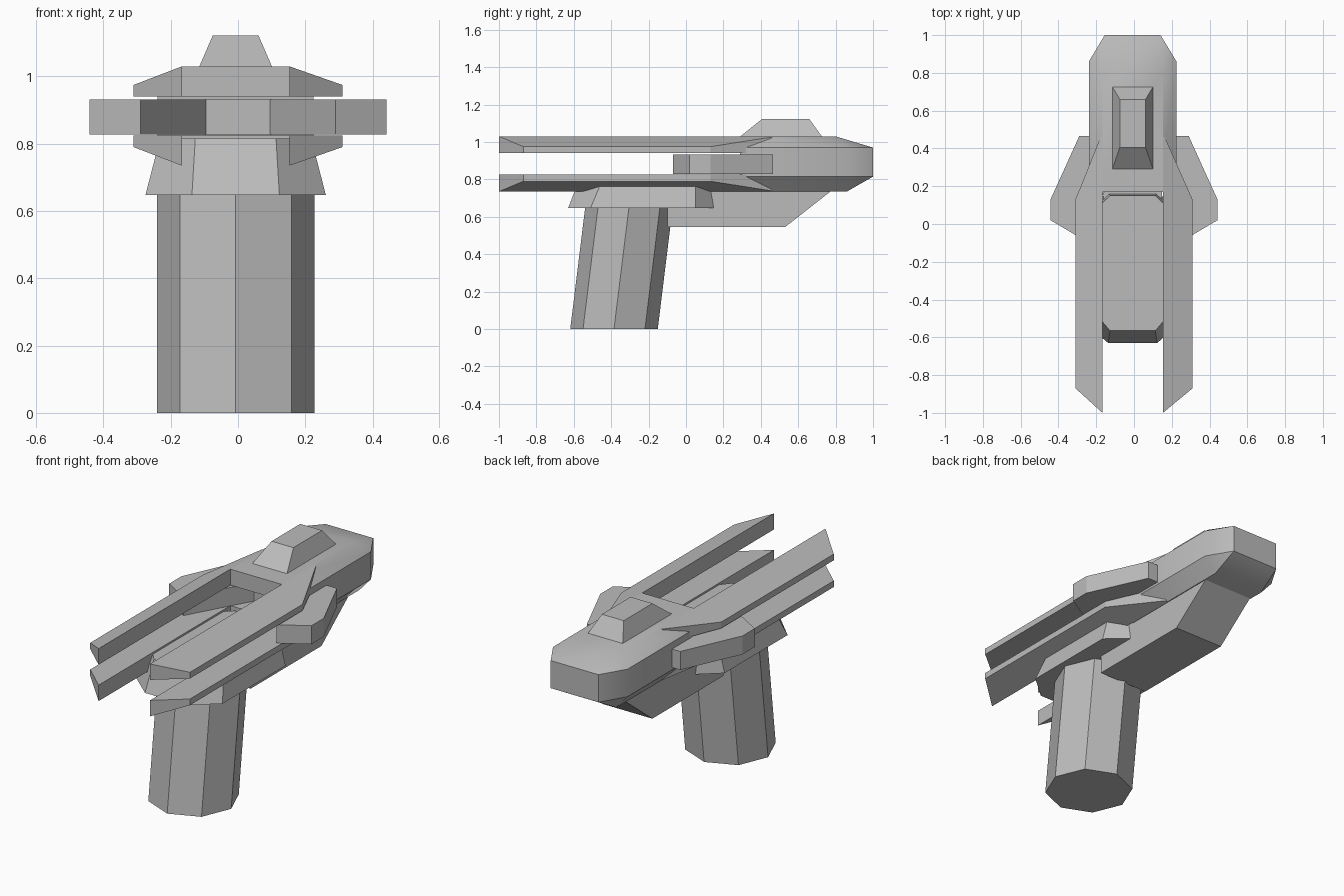
import bpy
import bmesh
from math import radians, sin, cos, pi

cube = bpy.data.objects.get("Cube")
if cube:
    bpy.data.objects.remove(cube)

grey = bpy.data.materials.new("plain grey")
grey.use_nodes = True
colour = (0.5, 0.5, 0.5, 1)
grey.diffuse_color = colour
grey.node_tree.nodes["Principled BSDF"].inputs["Base Color"].default_value = colour

CX = -0.007     # centre line of the main body
MID = 0.8825    # height the rails mirror about


def loft(name, rings, smooth=35):
    """Skin matching rings of points and cap both ends."""
    bm = bmesh.new()
    loops = [[bm.verts.new(p) for p in ring] for ring in rings]
    n = len(loops[0])
    for a, b in zip(loops, loops[1:]):
        for i in range(n):
            j = (i + 1) % n
            bm.faces.new((a[i], a[j], b[j], b[i]))
    bm.faces.new(loops[0])
    bm.faces.new(loops[-1])
    bmesh.ops.remove_doubles(bm, verts=bm.verts, dist=0.0005)
    bmesh.ops.recalc_face_normals(bm, faces=bm.faces)
    mesh = bpy.data.meshes.new(name)
    bm.to_mesh(mesh)
    bm.free()
    mesh.materials.append(grey)
    obj = bpy.data.objects.new(name, mesh)
    bpy.context.collection.objects.link(obj)
    bpy.ops.object.select_all(action="DESELECT")
    obj.select_set(True)
    bpy.context.view_layer.objects.active = obj
    bpy.ops.object.shade_smooth_by_angle(angle=radians(smooth))
    return obj


def rect(x, y0, y1, z):
    return [(CX - x, y0, z), (CX + x, y0, z), (CX + x, y1, z), (CX - x, y1, z)]


def chamfered(x, xi, y0, y0i, y1i, y1, z):
    """Eight-sided outline with cut corners."""
    half = [(xi, y0), (x, y0i), (x, y1i), (xi, y1)]
    pts = half + [(-px, py) for px, py in reversed(half)]
    return [(CX + px, py, z) for px, py in pts]


# Rear body: faceted section that tapers to a small end face
def section(x_top, x_side, y_top, y_side, z_top, z_side):
    half = [(x_top, y_top, z_top), (x_side, y_side, z_side),
            (x_side, y_side, 2 * MID - z_side + 0.02), (x_top, y_side, 2 * MID - z_top)]
    pts = half + [(-x, y, z) for x, y, z in reversed(half)]
    return [(CX + x, y, z) for x, y, z in pts]


tail = section(0.148, 0.148, 1, 1, 0.97, 0.97)
tail = [(x, y, max(z, 0.815)) for x, y, z in tail]
loft("rear_body", [section(0.16, 0.232, 0.29, 0.29, 1.03, 0.97),
                   section(0.16, 0.232, 0.8, 0.86, 1.03, 0.97), tail])

# Four rails, sloping outwards, with angled front tips
for side, side_name in ((1, "left"), (-1, "right")):
    inner = 0.16 + side * CX
    outline = [(inner, -1), (0.31, -0.87), (0.31, 0.13), (inner + 0.01, 0.46), (inner, 0.46)]
    for flip, level in ((1, "upper"), (-1, "lower")):
        base = [(side * x, y, MID + flip * 0.0575) for x, y in outline]
        skin = [(side * x, y, MID + flip * (0.1475 - 0.055 * (x - inner) / (0.31 - inner)))
                for x, y in outline]
        loft(f"{level}_{side_name}_rail", [base, skin], 10)

# Bridges joining each pair of rails
for flip, level in ((1, "upper"), (-1, "lower")):
    loft(f"{level}_bridge", [rect(0.16, 0.17, 0.29, MID + flip * h) for h in (0.0575, 0.1475)])

# Notched side fin plate between the rails
half_fin = [(0.095, 0.28), (0.29, -0.07), (0.442, 0.02), (0.442, 0.13), (0.29, 0.465), (0.1, 0.465)]
fin = half_fin + [(-x, y) for x, y in reversed(half_fin)]
loft("side_fins", [[(x, y, z) for x, y in fin] for z in (0.828, 0.932)], 10)

# Raised sight block
loft("sight_block", [rect(0.11, 0.285, 0.73, 1.025), rect(0.068, 0.405, 0.66, 1.122)])

# Underslung block with a sloped back
profile = [(-0.1, 0.545), (0.53, 0.545), (0.785, 0.745), (-0.1, 0.745)]
loft("underslung_block", [[(CX + x, y, z) for y, z in profile] for x in (-0.155, 0.155)])

# Flared collar above the grip
loft("grip_collar", [chamfered(0.268, 0.13, -0.63, -0.51, 0.05, 0.17, 0.648),
                     chamfered(0.225, 0.12, -0.565, -0.44, 0.05, 0.15, 0.815)])


# Leaning eight-sided grip
def octagon(z):
    return [(CX + 0.234 * sin(k * pi / 4), -0.385 + 0.123 * z + 0.234 * cos(k * pi / 4), z)
            for k in range(8)]


loft("grip", [octagon(0), octagon(0.7)], 20)
